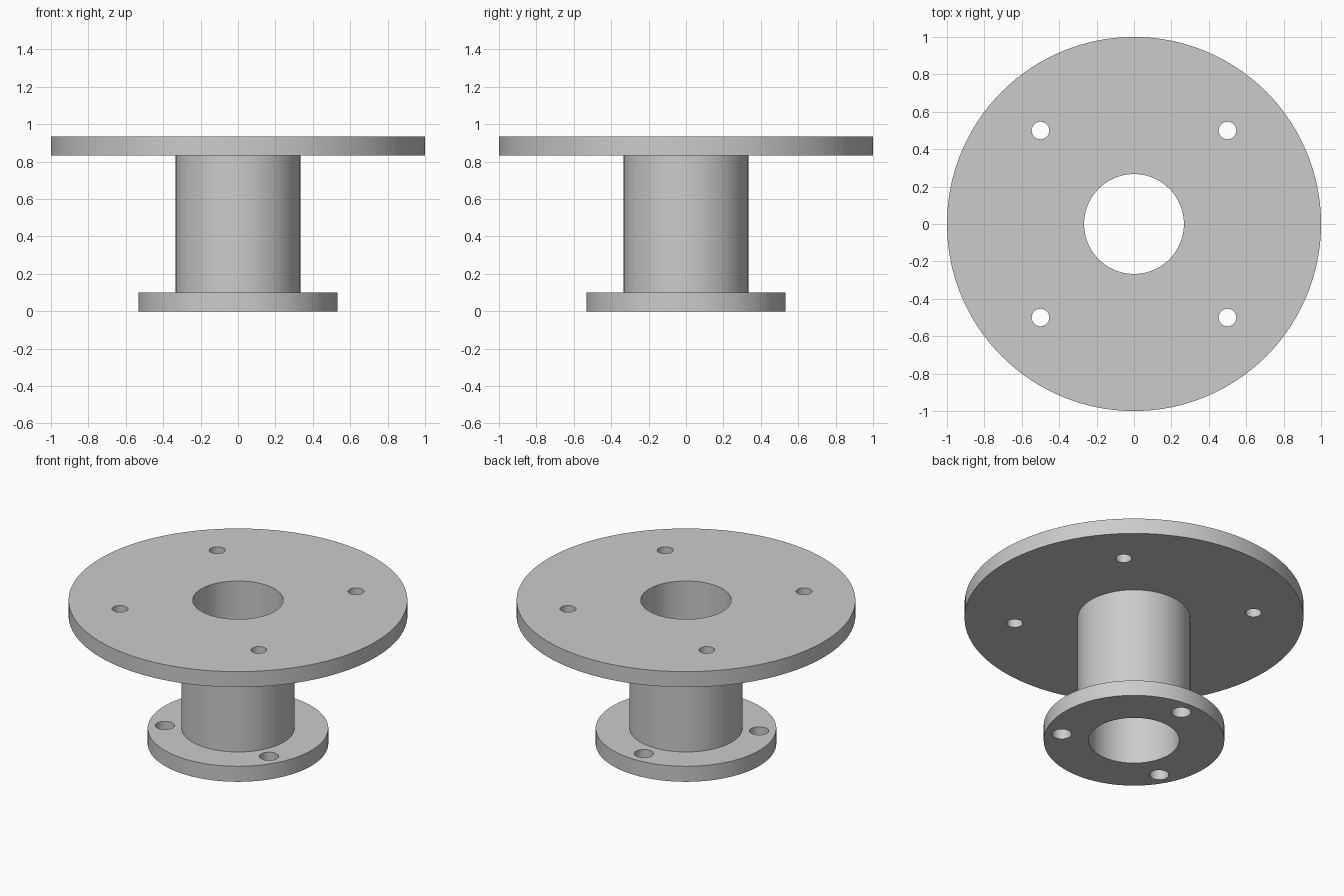
import bpy, bmesh
from math import pi, radians, cos, sin, hypot
from mathutils import Matrix, Vector

if "Cube" in bpy.data.objects:
    bpy.data.objects.remove(bpy.data.objects["Cube"])

HEIGHT, PLATE = 0.935, 0.101
BORE, TUBE, BASE, TOP = 0.267, 0.333, 0.533, 1.0

grey = bpy.data.materials.new("machined_grey")
grey.use_nodes = True
colour = (0.6, 0.6, 0.6, 1)
grey.diffuse_color = colour
grey.node_tree.nodes["Principled BSDF"].inputs["Base Color"].default_value = colour


def make_object(name, bm):
    bmesh.ops.recalc_face_normals(bm, faces=bm.faces)
    mesh = bpy.data.meshes.new(name)
    bm.to_mesh(mesh)
    bm.free()
    mesh.materials.append(grey)
    obj = bpy.data.objects.new(name, mesh)
    bpy.context.collection.objects.link(obj)
    return obj


def lathe(name, profile, steps=128):
    """Revolve a closed (radius, height) profile around z."""
    bm = bmesh.new()
    verts = [bm.verts.new((r, 0, z)) for r, z in profile]
    edges = [bm.edges.new((v, verts[i - 1])) for i, v in enumerate(verts)]
    bmesh.ops.spin(bm, geom=verts + edges, cent=(0, 0, 0), axis=(0, 0, 1),
                   angle=2 * pi, steps=steps, use_merge=True)
    bmesh.ops.remove_doubles(bm, verts=bm.verts, dist=1e-5)
    return make_object(name, bm)


def drill(target, centres, radius, z):
    """Cut round holes through a plate centred at height z."""
    bm = bmesh.new()
    for x, y in centres:
        bmesh.ops.create_cone(bm, cap_ends=True, segments=40, radius1=radius,
                              radius2=radius, depth=PLATE * 2,
                              matrix=Matrix.Translation((x, y, z)))
    cutter = make_object("hole_cutter", bm)
    cutter.hide_render = True
    mod = target.modifiers.new("holes", "BOOLEAN")
    mod.operation, mod.solver, mod.object = "DIFFERENCE", "EXACT", cutter
    bpy.context.view_layer.objects.active = target
    bpy.ops.object.modifier_apply(modifier=mod.name)
    bpy.data.objects.remove(cutter)


# Hollow tube with a small lower flange and a wide upper flange
hub = lathe("flanged_hub", [
    (BORE, 0), (BASE, 0), (BASE, PLATE), (TUBE, PLATE),
    (TUBE, HEIGHT - PLATE), (TOP, HEIGHT - PLATE), (TOP, HEIGHT), (BORE, HEIGHT)])

# Four bolt holes in the upper flange, three in the lower one
drill(hub, [(x, y) for x in (-0.5, 0.5) for y in (-0.5, 0.5)], 0.047, HEIGHT - PLATE / 2)
ring = [radians(a) for a in (90, 210, 330)]
drill(hub, [(0.433 * cos(a), 0.433 * sin(a)) for a in ring], 0.057, PLATE / 2)

# Smooth walls, crisp rims
bpy.ops.object.select_all(action="DESELECT")
hub.select_set(True)
bpy.context.view_layer.objects.active = hub
bpy.ops.object.shade_smooth_by_angle(angle=radians(30))
